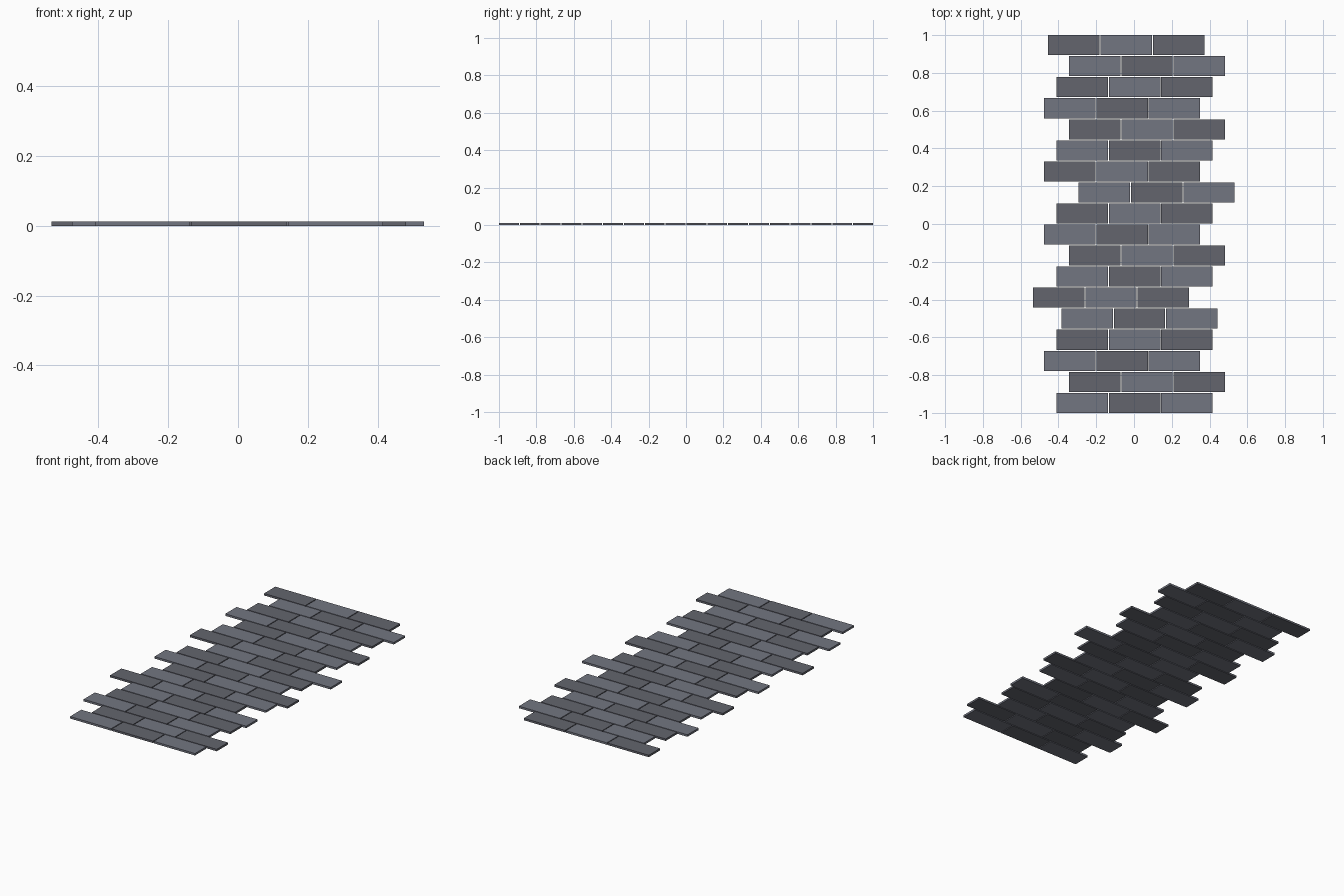
import bpy, bmesh

if "Cube" in bpy.data.objects:
    bpy.data.objects.remove(bpy.data.objects["Cube"])

WIDTH, DEPTH, HEIGHT = 0.272, 0.106, 0.012
PITCH_X = 0.277
PITCH_Y = (2 - DEPTH) / 17

# left edge of each course, front (-y) to back (+y)
STARTS = [-0.41, -0.344, -0.476, -0.41, -0.384, -0.535, -0.41, -0.344, -0.476,
          -0.41, -0.293, -0.476, -0.41, -0.344, -0.476, -0.41, -0.344, -0.454]


def material(name, rgb):
    mat = bpy.data.materials.new(name)
    mat.diffuse_color = (*rgb, 1)
    mat.use_nodes = True
    mat.node_tree.nodes["Principled BSDF"].inputs["Base Color"].default_value = mat.diffuse_color
    return mat


shades = [material("slate_light", (0.17, 0.18, 0.22)),
          material("slate_dark", (0.125, 0.13, 0.155))]


def brick(name, x, y, mat):
    """Flat paving brick with its lower left corner at x, y."""
    bm = bmesh.new()
    bmesh.ops.create_cube(bm, size=1)
    bmesh.ops.scale(bm, vec=(WIDTH, DEPTH, HEIGHT), verts=bm.verts)
    bmesh.ops.translate(bm, vec=(x + WIDTH / 2, y + DEPTH / 2, HEIGHT / 2), verts=bm.verts)
    mesh = bpy.data.meshes.new(name)
    bm.to_mesh(mesh)
    bm.free()
    mesh.materials.append(mat)
    bpy.context.collection.objects.link(bpy.data.objects.new(name, mesh))


# staggered courses of three bricks, alternating shades
for row, start in enumerate(STARTS):
    for col in range(3):
        brick(f"brick_{row + 1}_{col + 1}", start + col * PITCH_X,
              -1 + row * PITCH_Y, shades[(row + col) % 2])
